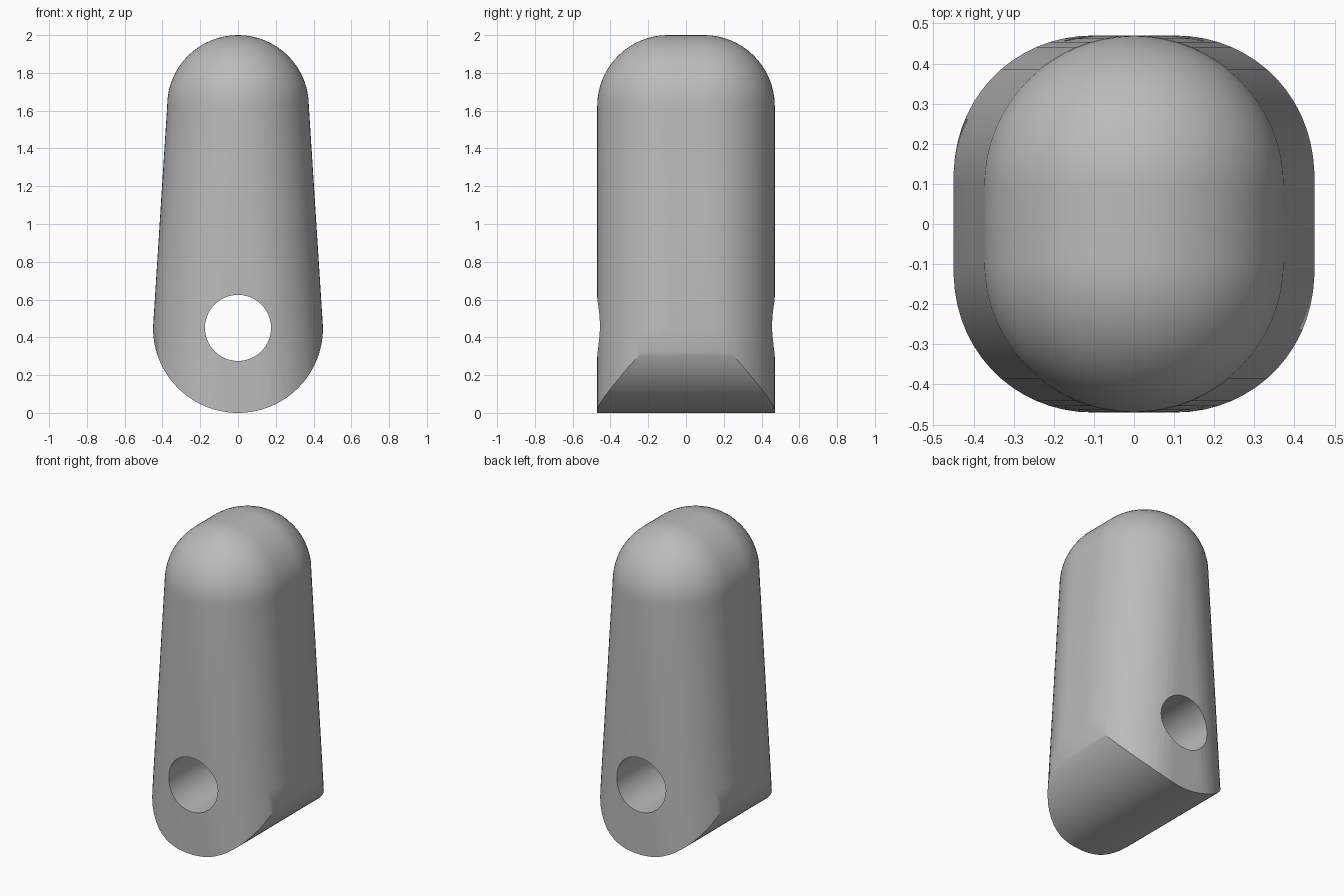
import bpy, bmesh, math
from mathutils import Vector

cube = bpy.data.objects.get("Cube")
if cube:
    bpy.data.objects.remove(cube, do_unlink=True)

grey = bpy.data.materials.new("mid_grey")
grey.use_nodes = True
colour = (0.5, 0.5, 0.5, 1)
grey.diffuse_color = colour
grey.node_tree.nodes["Principled BSDF"].inputs["Base Color"].default_value = colour

R, FLAT_Y = 0.375, 0.095        # corner radius, half length of the flat sides
AXIS, FOOT = 0.45, 0.45         # height and radius of the rounded foot
SHOULDER = 1.625                # height where the dome starts
CORNERS = ((1, 1), (-1, 1), (-1, -1), (1, -1))


def rounded_ring(z, radius, flat_x):
    """Rounded rectangle outline at height z."""
    ring = []
    for q, (sx, sy) in enumerate(CORNERS):
        for i in range(17):
            a = math.pi / 2 * (q + i / 16)
            ring.append(Vector((sx * flat_x + radius * math.cos(a),
                                sy * FLAT_Y + radius * math.sin(a), z)))
    return ring


def loft(name, rings):
    """Solid skinned through equal rings."""
    bm = bmesh.new()
    rows = [[bm.verts.new(p) for p in ring] for ring in rings]
    n = len(rows[0])
    for low, high in zip(rows, rows[1:]):
        for i in range(n):
            j = (i + 1) % n
            bm.faces.new((low[i], low[j], high[j], high[i]))
    bm.faces.new(rows[0][::-1])
    bm.faces.new(rows[-1])
    bmesh.ops.remove_doubles(bm, verts=bm.verts, dist=0.0001)
    bmesh.ops.recalc_face_normals(bm, faces=bm.faces)
    mesh = bpy.data.meshes.new(name)
    bm.to_mesh(mesh)
    bm.free()
    obj = bpy.data.objects.new(name, mesh)
    bpy.context.collection.objects.link(obj)
    mesh.materials.append(grey)
    return obj


def prism(name, outline):
    """Front outline extruded from front to back."""
    return loft(name, [[Vector((x, y, z)) for x, z in outline] for y in (-0.8, 0.8)])


def arc(radius, start, end, steps):
    return [(radius * math.cos(start + (end - start) * i / steps),
             AXIS + radius * math.sin(start + (end - start) * i / steps))
            for i in range(steps + 1)]


def cut(target, cutter, operation):
    mod = target.modifiers.new(operation.lower(), "BOOLEAN")
    mod.object, mod.operation, mod.solver = cutter, operation, "EXACT"
    bpy.context.view_layer.objects.active = target
    bpy.ops.object.modifier_apply(modifier=mod.name)
    bpy.data.objects.remove(cutter, do_unlink=True)


# Tapered body, widening downwards, closed by a dome with a short ridge
taper = 0.075 / (SHOULDER - AXIS)
rings = [rounded_ring(z, R, taper * (SHOULDER - z)) for z in (-0.1, AXIS, 1.05)]
for i in range(17):
    a = math.pi / 2 * i / 16
    rings.append(rounded_ring(SHOULDER + R * math.sin(a), R * math.cos(a), 0))
body = loft("tapered_body", rings)

# Round the foot about the pin axis
foot = arc(FOOT, math.pi, 2 * math.pi, 64) + [(0.46, 2.3), (-0.46, 2.3)]
cut(body, prism("foot_cutter", foot), "INTERSECT")

# Pin hole from front to back
hole = arc(0.175, 0, 2 * math.pi, 64)[:-1]
cut(body, prism("hole_cutter", hole), "DIFFERENCE")

bpy.ops.object.select_all(action="DESELECT")
body.select_set(True)
bpy.context.view_layer.objects.active = body
bpy.ops.object.shade_smooth_by_angle(angle=math.radians(30))
